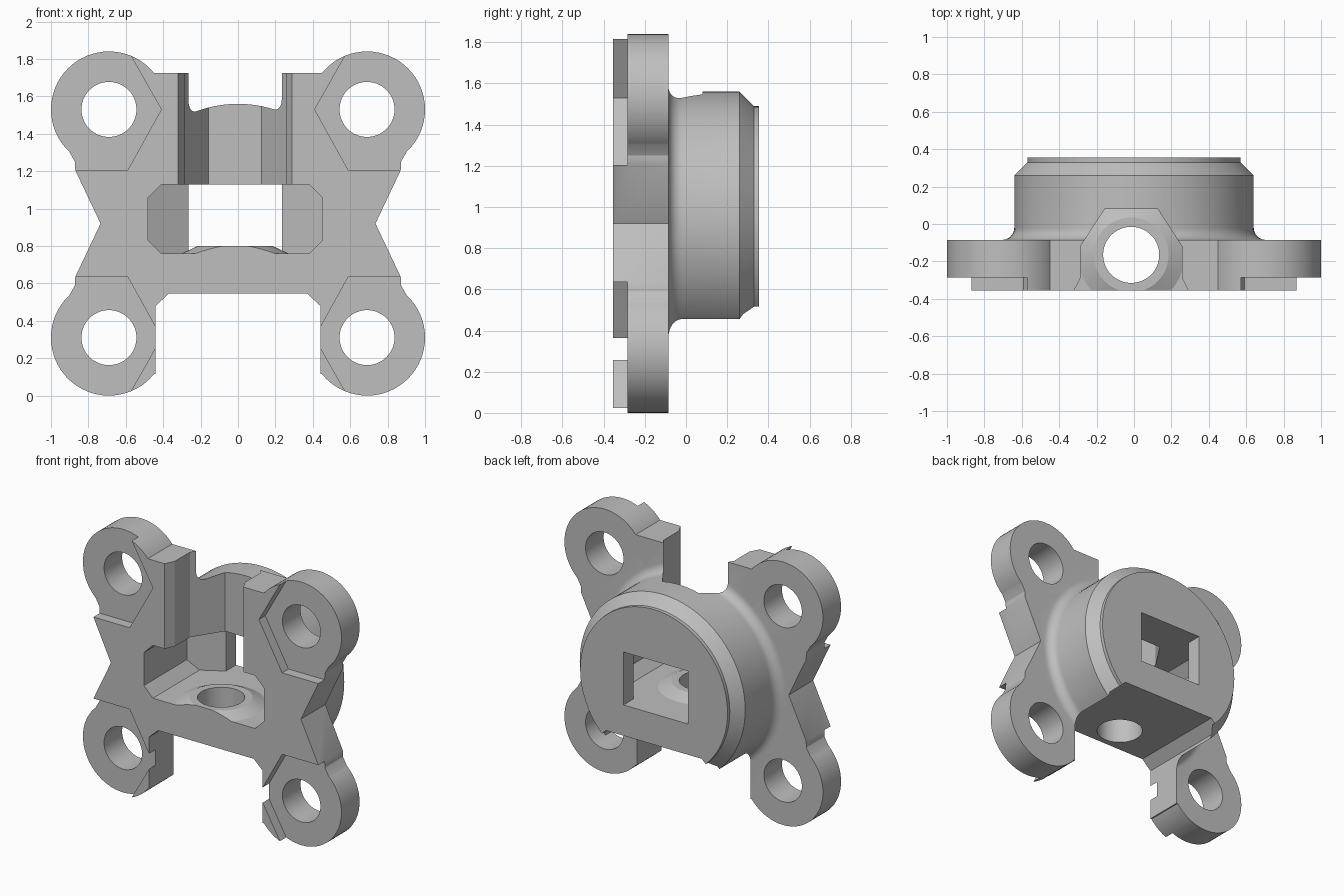
import bpy, bmesh, math
from mathutils import Vector

if "Cube" in bpy.data.objects:
    bpy.data.objects.remove(bpy.data.objects["Cube"], do_unlink=True)

FRONT, EAR_FRONT, BACK, END = -0.355, -0.285, -0.085, 0.355
MID_Z = 0.92            # height of the housing axis
PX, PY = -0.015, -0.165  # axis of the vertical bolt hole
EARS = [(sx * 0.69, MID_Z + sz * 0.61, sx, sz) for sx in (-1, 1) for sz in (-1, 1)]


def finish(bm, name):
    bmesh.ops.recalc_face_normals(bm, faces=bm.faces)
    mesh = bpy.data.meshes.new(name)
    bm.to_mesh(mesh)
    bm.free()
    obj = bpy.data.objects.new(name, mesh)
    bpy.context.collection.objects.link(obj)
    return obj


def prism(name, points, axis, low, high):
    """Extrude an (x, z) profile along y, or an (x, y) profile along z."""
    bm = bmesh.new()
    place = (lambda a, b, t: (a, t, b)) if axis == "y" else (lambda a, b, t: (a, b, t))
    face = bm.faces.new([bm.verts.new(place(a, b, low)) for a, b in points])
    out = bmesh.ops.extrude_face_region(bm, geom=[face])
    step = Vector(place(0, 0, high - low))
    bmesh.ops.translate(bm, vec=step, verts=[v for v in out["geom"] if isinstance(v, bmesh.types.BMVert)])
    return finish(bm, name)


def circle(cx, cy, r, n=64):
    return [(cx + r * math.cos(2 * math.pi * i / n), cy + r * math.sin(2 * math.pi * i / n)) for i in range(n)]


def lathe(name, profile, centre, axis, n=96):
    """Solid of revolution from (radius, distance along axis) points."""
    bm = bmesh.new()
    rings = []
    for r, t in profile:
        pts = circle(*centre, r, n)
        rings.append([bm.verts.new((a, t, b) if axis == "y" else (a, b, t)) for a, b in pts])
    for lower, upper in zip(rings, rings[1:]):
        for i in range(n):
            j = (i + 1) % n
            bm.faces.new((lower[i], lower[j], upper[j], upper[i]))
    bm.faces.new(rings[0])
    bm.faces.new(rings[-1])
    return finish(bm, name)


def combine(target, tool, operation):
    mod = target.modifiers.new("combine", "BOOLEAN")
    mod.operation, mod.solver, mod.object = operation, "EXACT", tool
    bpy.context.view_layer.update()
    graph = bpy.context.evaluated_depsgraph_get()
    mesh = bpy.data.meshes.new_from_object(target.evaluated_get(graph))
    target.modifiers.clear()
    target.data = mesh
    bpy.data.objects.remove(tool, do_unlink=True)


# Front plate with a waisted outline, the same above and below the axis
upper = [(0.735, MID_Z), (0.87, 1.205), (0.872, 1.25), (0.905, 1.31), (0.69, 1.53), (0.45, 1.725)]
right_side = [(x, 2 * MID_Z - z) for x, z in reversed(upper[1:])] + upper
outline = right_side + [(-x, z) for x, z in reversed(right_side)]
body = prism("mounting_bracket", outline, "y", FRONT, BACK)

# Four round mounting ears
for x, z, sx, sz in EARS:
    combine(body, prism("ear", circle(x, z, 0.31), "y", FRONT, BACK), "UNION")

# Round rear housing with a filleted root and chamfered rim
fillet = [(0.705 - 0.065 * math.sin(a), BACK + 0.065 * (1 - math.cos(a)))
          for a in (math.pi / 2 * i / 8 for i in range(9))]
profile = [(0.705, BACK - 0.03)] + fillet + [(0.64, 0.26), (0.57, 0.33), (0.57, END)]
combine(body, lathe("housing", profile, (0, MID_Z), "y"), "UNION")

# Stepped ear faces and screw holes
for x, z, sx, sz in EARS:
    step = [(0.62, 0.98), (0.41, 0.61), (0.59, 0.285), (1.2, 0.285), (1.2, 0.98)]
    step = [(sx * a, MID_Z + sz * b) for a, b in step]
    combine(body, prism("ear_step", step, "y", FRONT - 0.1, EAR_FRONT), "DIFFERENCE")
    combine(body, prism("screw_hole", circle(x, z, 0.147), "y", -1, 1), "DIFFERENCE")

# Flat underside between the lower ears
half = [(0.44, -0.2), (0.44, 0.48), (0.37, 0.545)]
under = half + [(-x, z) for x, z in reversed(half)]
combine(body, prism("underside_cut", under, "y", -1, 1), "DIFFERENCE")

# Wide front pocket with clipped corners, tapering to the rear window
half = [(0.465, -0.6), (0.465, 0.12), (0.25, 0.244), (0.25, 0.6)]
plan = [(PX + x, y) for x, y in half] + [(PX - x, y) for x, y in reversed(half)]
half = [(0.395, 0.76), (0.465, 0.83), (0.465, 1.06), (0.395, 1.13)]
clipped = [(PX + x, z) for x, z in half] + [(PX - x, z) for x, z in reversed(half)]
pocket = prism("pocket_cut", plan, "z", 0.5, 1.4)
combine(pocket, prism("pocket_section", clipped, "y", -0.5, 0.5), "INTERSECT")
combine(body, pocket, "DIFFERENCE")

# Half-hexagon slot open at the top and front
half = [(0.305, -0.6), (0.305, FRONT), (0.272, -0.29), (0.272, -0.12), (0.1415, 0.08)]
slot = [(PX + x, y) for x, y in half] + [(PX - x, y) for x, y in reversed(half)]
combine(body, prism("slot_cut", slot, "z", 1.1, 2.2), "DIFFERENCE")

# Conical seat on the pocket floor, trimmed flush with the front
seat = lathe("seat", [(0.285, 0.7), (0.285, 0.76), (0.2, 0.8)], (PX, PY), "z")
trim = prism("seat_trim", [(-1, FRONT), (1, FRONT), (1, 1), (-1, 1)], "z", 0.5, 1)
combine(seat, trim, "INTERSECT")
combine(body, seat, "UNION")

# Vertical bolt hole through the floor
combine(body, prism("bolt_hole", circle(PX, PY, 0.15), "z", 0.3, 1.0), "DIFFERENCE")

# Plain grey finish
grey = bpy.data.materials.new("plain_grey")
grey.use_nodes = True
colour = (0.52, 0.52, 0.52, 1)
grey.diffuse_color = colour
grey.node_tree.nodes["Principled BSDF"].inputs["Base Color"].default_value = colour
body.data.materials.clear()
body.data.materials.append(grey)
for face in body.data.polygons:
    face.material_index = 0

# Smooth curves with crisp edges
bpy.ops.object.select_all(action="DESELECT")
body.select_set(True)
bpy.context.view_layer.objects.active = body
bpy.ops.object.shade_smooth_by_angle(angle=math.radians(25))
